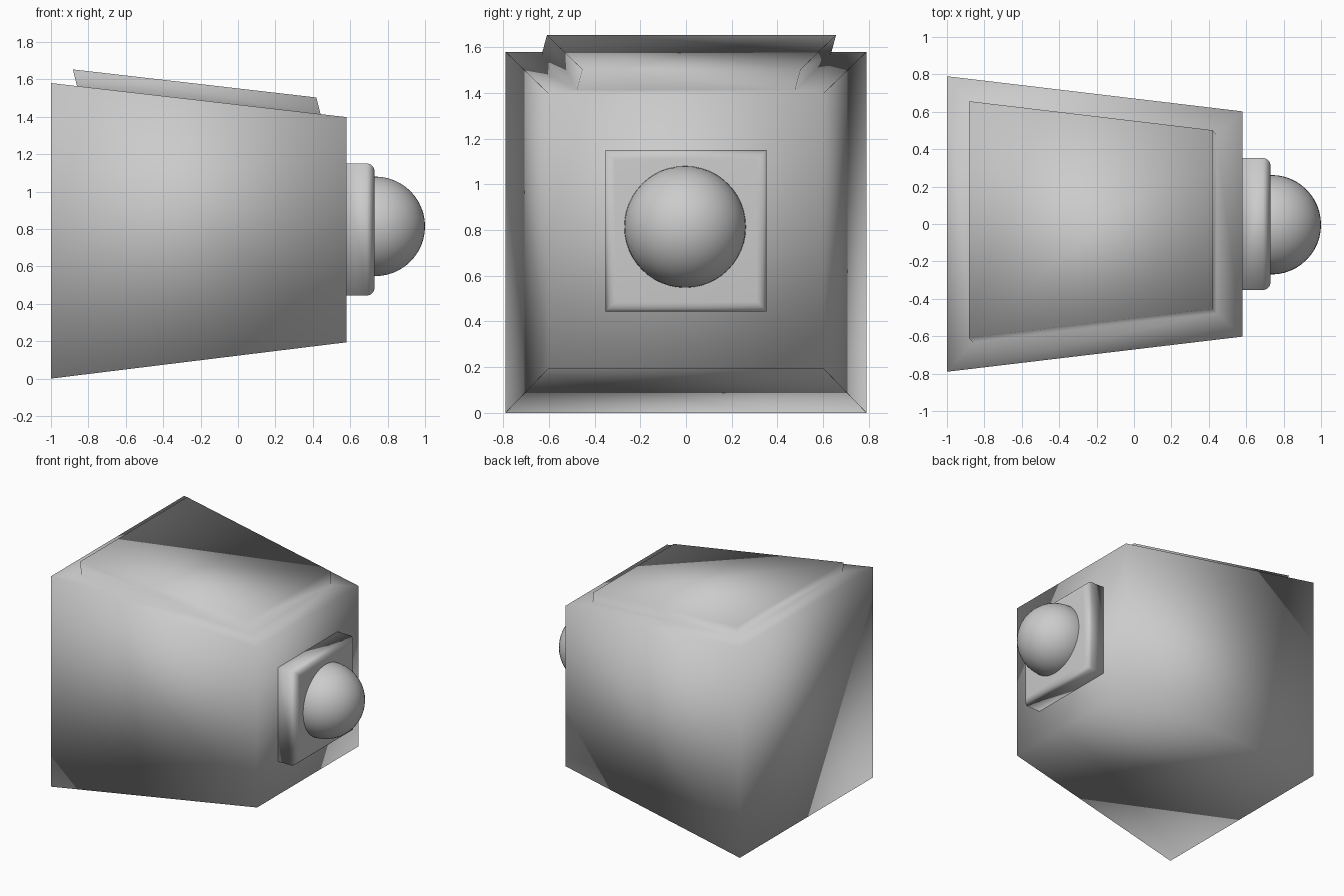
import bpy, bmesh
from mathutils import Vector

if "Cube" in bpy.data.objects:
    bpy.data.objects.remove(bpy.data.objects["Cube"])


def finish(name, bm):
    bmesh.ops.recalc_face_normals(bm, faces=bm.faces)
    for f in bm.faces:
        f.smooth = True
    mesh = bpy.data.meshes.new(name)
    bm.to_mesh(mesh)
    bm.free()
    obj = bpy.data.objects.new(name, mesh)
    bpy.context.collection.objects.link(obj)
    return obj


def block(x0, x1, half0, half1, z0, z1):
    """Box along x, with its own half size and centre height at each end."""
    bm = bmesh.new()
    bmesh.ops.create_cube(bm, size=2)
    for v in bm.verts:
        x, h, z = (x1, half1, z1) if v.co.x > 0 else (x0, half0, z0)
        v.co = (x, v.co.y * h, z + v.co.z * h)
    bm.normal_update()
    return bm


# tapered body with a raised, slightly shifted panel on its sloping top
bm = block(-1, 0.58, 0.79, 0.602, 0.79, 0.796)
top = max(bm.faces, key=lambda f: f.normal.z)
bmesh.ops.inset_region(bm, faces=[top], thickness=0.14, use_even_offset=True)
raised = bmesh.ops.extrude_discrete_faces(bm, faces=[top])["faces"][0]
bmesh.ops.translate(bm, verts=raised.verts, vec=Vector((-0.022, 0.024, 0.089)))
finish("body", bm)

# square mounting plate with a rounded front rim
bm = block(0.58, 0.73, 0.353, 0.353, 0.797, 0.797)
front = max(bm.faces, key=lambda f: f.normal.x)
bmesh.ops.bevel(bm, geom=list(front.edges), offset=0.042, segments=5,
                profile=0.5, affect='EDGES')
finish("plate", bm)

# round knob half sunk into the plate
bm = bmesh.new()
bmesh.ops.create_uvsphere(bm, u_segments=48, v_segments=24, radius=0.266)
bmesh.ops.translate(bm, verts=bm.verts, vec=Vector((0.734, -0.004, 0.814)))
finish("knob", bm)
